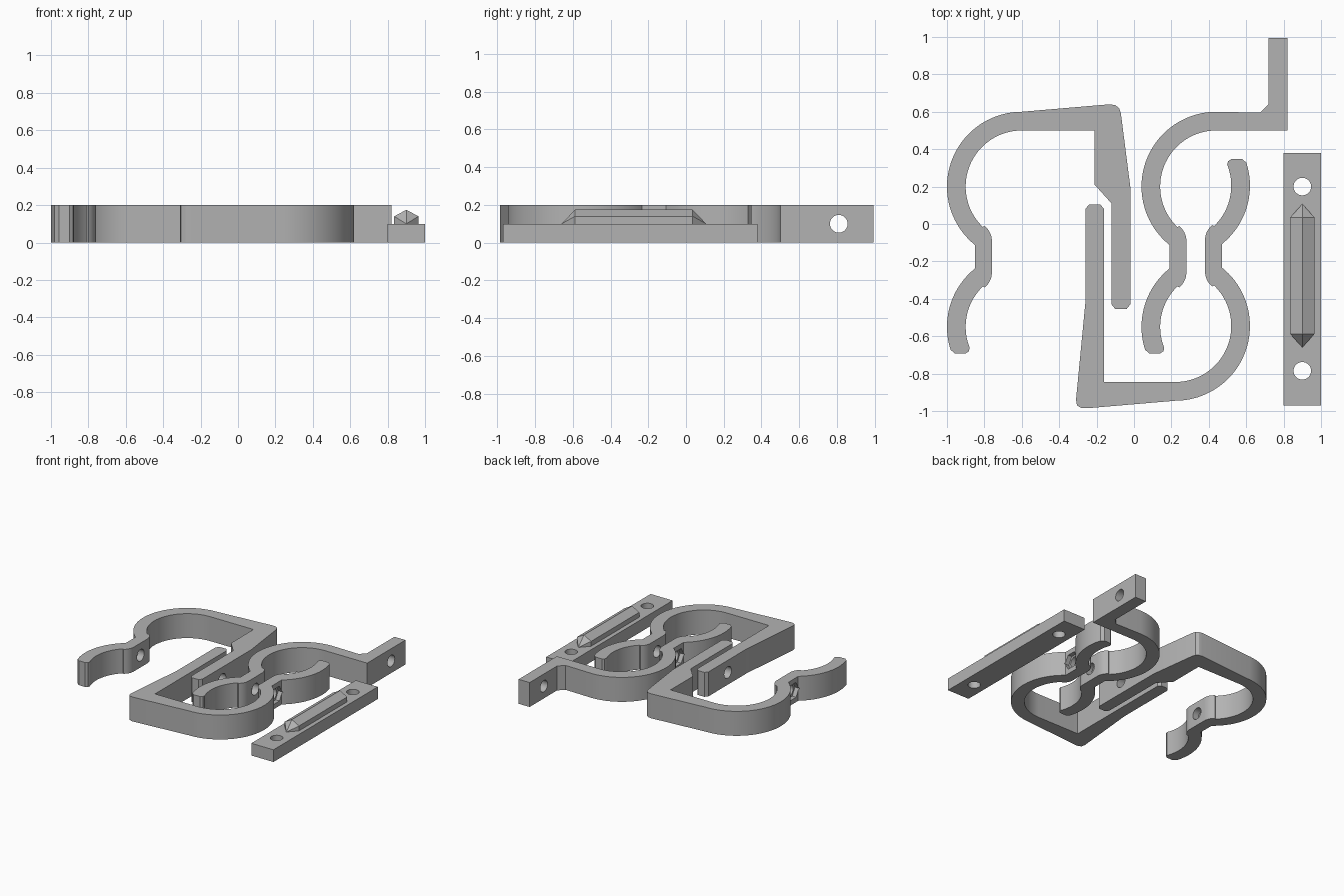
import bpy, bmesh
from math import cos, sin, radians, pi
from mathutils import Matrix, Vector

if "Cube" in bpy.data.objects:
    bpy.data.objects.remove(bpy.data.objects["Cube"])

gray = bpy.data.materials.new("plain gray")
gray.use_nodes = True
COLOR = (0.45, 0.45, 0.45, 1)
gray.diffuse_color = COLOR
gray.node_tree.nodes["Principled BSDF"].inputs["Base Color"].default_value = COLOR

HEIGHT = 0.2
HOLE_R = 0.047
NECK_Y = -0.375


def arc(cx, cy, r, start, end, steps):
    angles = [radians(start + (end - start) * i / steps) for i in range(steps + 1)]
    return [(cx + r * cos(a), cy + r * sin(a)) for a in angles]


def make_object(name, bm):
    bmesh.ops.recalc_face_normals(bm, faces=bm.faces)
    mesh = bpy.data.meshes.new(name)
    bm.to_mesh(mesh)
    bm.free()
    mesh.materials.append(gray)
    obj = bpy.data.objects.new(name, mesh)
    bpy.context.collection.objects.link(obj)
    return obj


def extrude_outline(name, points, height):
    bm = bmesh.new()
    face = bm.faces.new([bm.verts.new((x, y, 0)) for x, y in points])
    top = bmesh.ops.extrude_face_region(bm, geom=[face])
    verts = [v for v in top["geom"] if isinstance(v, bmesh.types.BMVert)]
    bmesh.ops.translate(bm, verts=verts, vec=(0, 0, height))
    return make_object(name, bm)


def drill(obj, center, axis, radius, length, sides=32):
    """Cut a round or six-sided hole straight through or into a part."""
    bm = bmesh.new()
    bmesh.ops.create_cone(bm, cap_ends=True, segments=sides, radius1=radius,
                          radius2=radius, depth=length)
    turn = Matrix.Rotation(pi / 2, 4, "Y") if axis == "X" else Matrix()
    bmesh.ops.transform(bm, matrix=Matrix.Translation(center) @ turn, verts=bm.verts)
    cutter = make_object("hole_cutter", bm)
    cutter.hide_render = True
    mod = obj.modifiers.new("hole", "BOOLEAN")
    mod.operation = "DIFFERENCE"
    mod.solver = "EXACT"
    mod.object = cutter
    bpy.context.view_layer.objects.active = obj
    bpy.ops.object.modifier_apply(modifier=mod.name)
    bpy.data.objects.remove(cutter)


def smooth(obj):
    bpy.ops.object.select_all(action="DESELECT")
    obj.select_set(True)
    bpy.context.view_layer.objects.active = obj
    bpy.ops.object.shade_smooth_by_angle(angle=radians(25))


# Springy double-curved band shared by every clip, centred on its large arc
band = arc(0, 0, 0.4, 90, 231.3, 40)
band += arc(0, -0.75, 0.4, 128.7, 198, 20)
band += [(-0.372, -0.88), (-0.358, -0.892), (-0.3, -0.892), (-0.283, -0.88)]
band += arc(0, -0.75, 0.3, 202, 134, 20)
band += arc(-0.26, -0.46, 0.1, -52, 0, 8)
band += arc(-0.26, -0.29, 0.1, 0, 52, 8)
band += arc(0, 0, 0.3, 226, 90, 40)

# Ends that turn the band into each kind of clip
long_arm = [(0.39, 0.3), (0.39, 0.01), (0.48, -0.09), (0.48, -0.63), (0.5, -0.655),
            (0.56, -0.655), (0.58, -0.63), (0.58, 0), (0.53, 0.39), (0.52, 0.42),
            (0.5, 0.435), (0.47, 0.44)]
straight_arm = [(0.38, 0.3), (0.38, -0.625), (0.4, -0.65), (0.46, -0.65),
                (0.48, -0.625), (0.48, -0.125), (0.53, 0.395), (0.525, 0.425),
                (0.5, 0.44), (0.47, 0.44)]
tab = [(0.38, 0.3), (0.38, 0.795), (0.28, 0.795), (0.28, 0.44), (0.235, 0.395)]


def build_clip(name, end, center, sign, end_hole):
    cx, cy = center
    place = lambda x, y: (cx + sign * x, cy + sign * y)
    clip = extrude_outline(name, [place(x, y) for x, y in band + end], HEIGHT)
    mid = HEIGHT / 2
    # Screw holes through the neck and the end, with a nut pocket in the neck
    for x, y in [(-0.205, NECK_Y), end_hole]:
        drill(clip, Vector((*place(x, y), mid)), "X", HOLE_R, 0.16)
    drill(clip, Vector((*place(-0.25, NECK_Y), mid)), "X", 0.07, 0.07, 6)
    smooth(clip)


build_clip("long_arm_clip", long_arm, (-0.6, 0.2), 1, (0.53, NECK_Y))
build_clip("straight_arm_clip", straight_arm, (0.22, -0.545), -1, (0.43, NECK_Y))
build_clip("tab_clip", tab, (0.44, 0.2), 1, (0.33, 0.61))

# Mounting rail with two vertical screw holes
rail = extrude_outline("mounting_rail", [(0.8, -0.97), (1, -0.97), (1, 0.38), (0.8, 0.38)], 0.1)
for y in (0.2, -0.785):
    drill(rail, Vector((0.9, y, 0.05)), "Z", HOLE_R, 0.2)
smooth(rail)

# Roofed ridge with pointed ends on the rail
bm = bmesh.new()
section = [(-0.065, 0.1), (-0.065, 0.14), (0, 0.175), (0.065, 0.14), (0.065, 0.1)]
rings = [[bm.verts.new((0.9 + x, y, z)) for x, z in section] for y in (-0.588, 0.035)]
tips = [bm.verts.new((0.9, y, 0.1)) for y in (-0.66, 0.107)]
for i in range(5):
    j = (i + 1) % 5
    bm.faces.new((rings[0][i], rings[0][j], rings[1][j], rings[1][i]))
    for ring, tip in zip(rings, tips):
        bm.faces.new((ring[i], ring[j], tip))
make_object("rail_ridge", bm)
